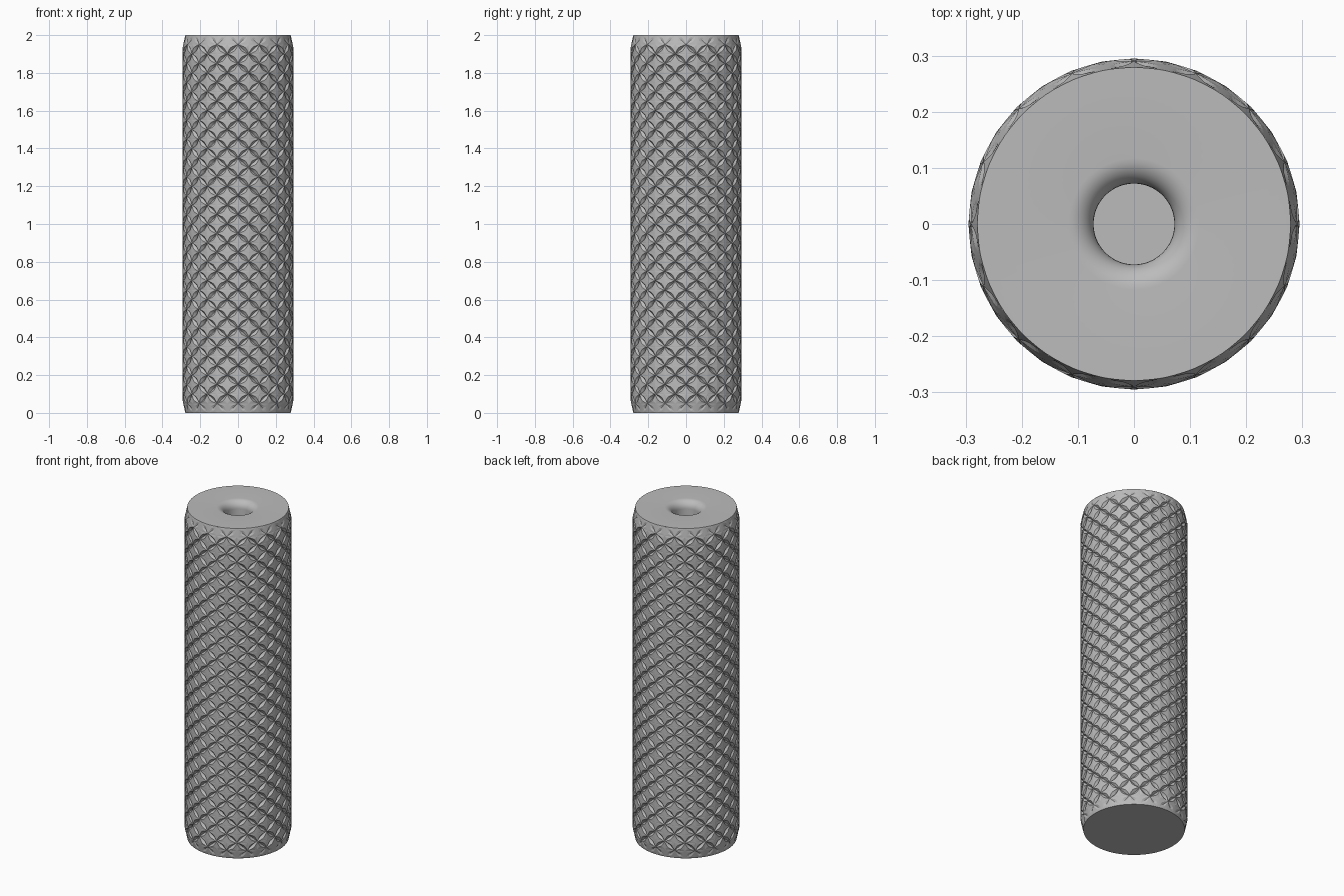
import bpy, bmesh
from math import sin, cos, pi, hypot

cube = bpy.data.objects.get("Cube")
if cube:
    bpy.data.objects.remove(cube, do_unlink=True)

AROUND, PITCH, HEIGHT = 16, 0.1, 2.0
CORE, OUTER = 0.279, 0.295
STEPS = 6

grey = bpy.data.materials.new("metal grey")
grey.use_nodes = True
colour = (0.5, 0.5, 0.5, 1)
grey.diffuse_color = colour
grey.node_tree.nodes["Principled BSDF"].inputs["Base Color"].default_value = colour


def finish(bm, name):
    mesh = bpy.data.meshes.new(name)
    bm.to_mesh(mesh)
    bm.free()
    mesh.materials.append(grey)
    ob = bpy.data.objects.new(name, mesh)
    bpy.context.collection.objects.link(ob)
    return ob


def surface_point(bm, u, v, r):
    """Vertex at column u and row v, pulled in by the chamfer at both ends."""
    z = v * PITCH
    r = min(r, CORE + 0.22 * max(0, min(z, HEIGHT - z)))
    a = 2 * pi * u / AROUND
    return bm.verts.new((r * sin(a), -r * cos(a), z))


def add_diamond(bm, u, v):
    """One raised diamond with hollow sides, bordered by half of each groove."""
    corners = [(0.5, 0), (0, 0.5), (-0.5, 0), (0, -0.5)]
    groove, rim = [], []
    for i, (x0, y0) in enumerate(corners):
        x1, y1 = corners[(i + 1) % 4]
        for k in range(STEPS):
            t = k / STEPS
            x, y, bow = x0 + (x1 - x0) * t, y0 + (y1 - y0) * t, sin(pi * t)
            s = 0.93 - 0.27 * bow
            groove.append(surface_point(bm, u + x, v + y, OUTER - 0.004 - 0.011 * bow))
            rim.append(surface_point(bm, u + x * s, v + y * s, OUTER - 0.001))
    centre = surface_point(bm, u, v, OUTER)
    n = len(rim)
    for i in range(n):
        j = (i + 1) % n
        bm.faces.new((groove[i], groove[j], rim[j], rim[i]))
        bm.faces.new((rim[i], rim[j], centre))


# Knurled grip: staggered diamonds trimmed flat at both ends
bm = bmesh.new()
rows = round(HEIGHT / PITCH)
for half in (0, 0.5):
    for row in range(rows + 1):
        for col in range(AROUND):
            add_diamond(bm, col + half, row + half)
bmesh.ops.remove_doubles(bm, verts=bm.verts, dist=0.0002)
for z, direction in ((0, -1), (HEIGHT, 1)):
    bmesh.ops.bisect_plane(bm, geom=bm.verts[:] + bm.edges[:] + bm.faces[:], dist=1e-5,
                           plane_co=(0, 0, z), plane_no=(0, 0, direction), clear_outer=True)
for v in bm.verts:
    if min(v.co.z, HEIGHT - v.co.z) < 1e-4:
        s = CORE / hypot(v.co.x, v.co.y)
        v.co.x *= s
        v.co.y *= s
finish(bm, "knurled_grip")

# Flat bottom
bm = bmesh.new()
bmesh.ops.create_circle(bm, cap_ends=True, segments=96, radius=CORE)
bmesh.ops.reverse_faces(bm, faces=bm.faces)
finish(bm, "bottom_cap")

# Top cap with a rounded blind hole, turned from a profile
HOLE, FILLET, DEPTH = 0.072, 0.045, 0.5
profile = [(CORE, HEIGHT)]
for k in range(9):
    a = pi / 2 * k / 8
    profile.append((HOLE + FILLET * (1 - sin(a)), HEIGHT - FILLET * (1 - cos(a))))
profile += [(HOLE, HEIGHT - DEPTH), (0, HEIGHT - DEPTH)]
bm = bmesh.new()
verts = [bm.verts.new((r, 0, z)) for r, z in profile]
edges = [bm.edges.new(pair) for pair in zip(verts, verts[1:])]
bmesh.ops.spin(bm, geom=verts + edges, axis=(0, 0, 1), cent=(0, 0, 0),
               angle=2 * pi, steps=96, use_duplicate=False)
bmesh.ops.remove_doubles(bm, verts=bm.verts, dist=1e-5)
bmesh.ops.recalc_face_normals(bm, faces=bm.faces)
if sum(f.normal.z * f.calc_area() for f in bm.faces) < 0:
    bmesh.ops.reverse_faces(bm, faces=bm.faces)
top = finish(bm, "top_cap_with_hole")

bpy.ops.object.select_all(action='DESELECT')
top.select_set(True)
bpy.context.view_layer.objects.active = top
bpy.ops.object.shade_smooth_by_angle(angle=0.6)
